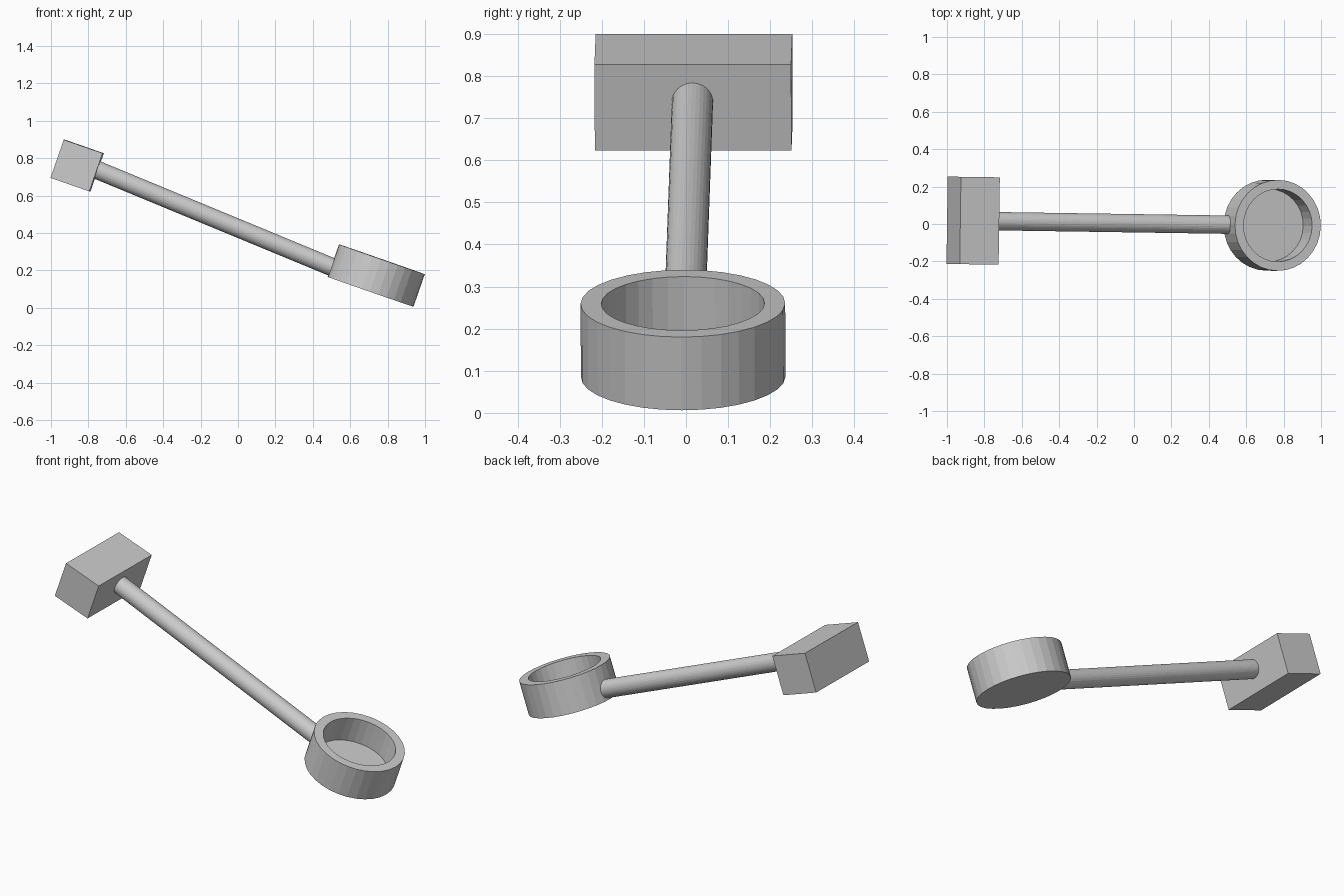
import bpy, bmesh
from math import radians
from mathutils import Vector, Matrix

if "Cube" in bpy.data.objects:
    bpy.data.objects.remove(bpy.data.objects["Cube"])

TILT = Matrix.Rotation(radians(-0.8), 4, 'Z') @ Matrix.Rotation(radians(19.2), 4, 'Y')
SEGMENTS = 32


def make_object(name, bm, matrix):
    bmesh.ops.recalc_face_normals(bm, faces=bm.faces)
    mesh = bpy.data.meshes.new(name)
    bm.to_mesh(mesh)
    bm.free()
    obj = bpy.data.objects.new(name, mesh)
    bpy.context.collection.objects.link(obj)
    obj.matrix_world = matrix
    return obj


def cylinder(radius, depth):
    bm = bmesh.new()
    bmesh.ops.create_cone(bm, cap_ends=True, segments=SEGMENTS,
                          radius1=radius, radius2=radius, depth=depth)
    return bm


# Counterweight block
bm = bmesh.new()
bmesh.ops.create_cube(bm, size=1)
bmesh.ops.scale(bm, vec=(0.22, 0.467, 0.216), verts=bm.verts)
make_object("end_block", bm, Matrix.Translation((-0.86, 0.018, 0.761)) @ TILT)

# Connecting rod, sunk slightly into both ends
start, end = Vector((-0.80, 0.016, 0.757)), Vector((0.525, -0.004, 0.209))
axis = end - start
make_object("rod", cylinder(0.049, axis.length),
            Matrix.Translation((start + end) / 2) @ axis.to_track_quat('Z', 'Y').to_matrix().to_4x4())

# Open cup: the top cap is inset into a rim and pushed down to form the floor
bm = cylinder(0.243, 0.184)
bm.normal_update()
top = max(bm.faces, key=lambda f: f.calc_center_median().z)
bmesh.ops.inset_region(bm, faces=[top], thickness=0.049)
inner = bmesh.ops.extrude_discrete_faces(bm, faces=[top])["faces"]
bmesh.ops.translate(bm, vec=(0, 0, -0.145), verts=inner[0].verts)
make_object("cup", bm, Matrix.Translation((0.739, -0.007, 0.173)) @ TILT)
